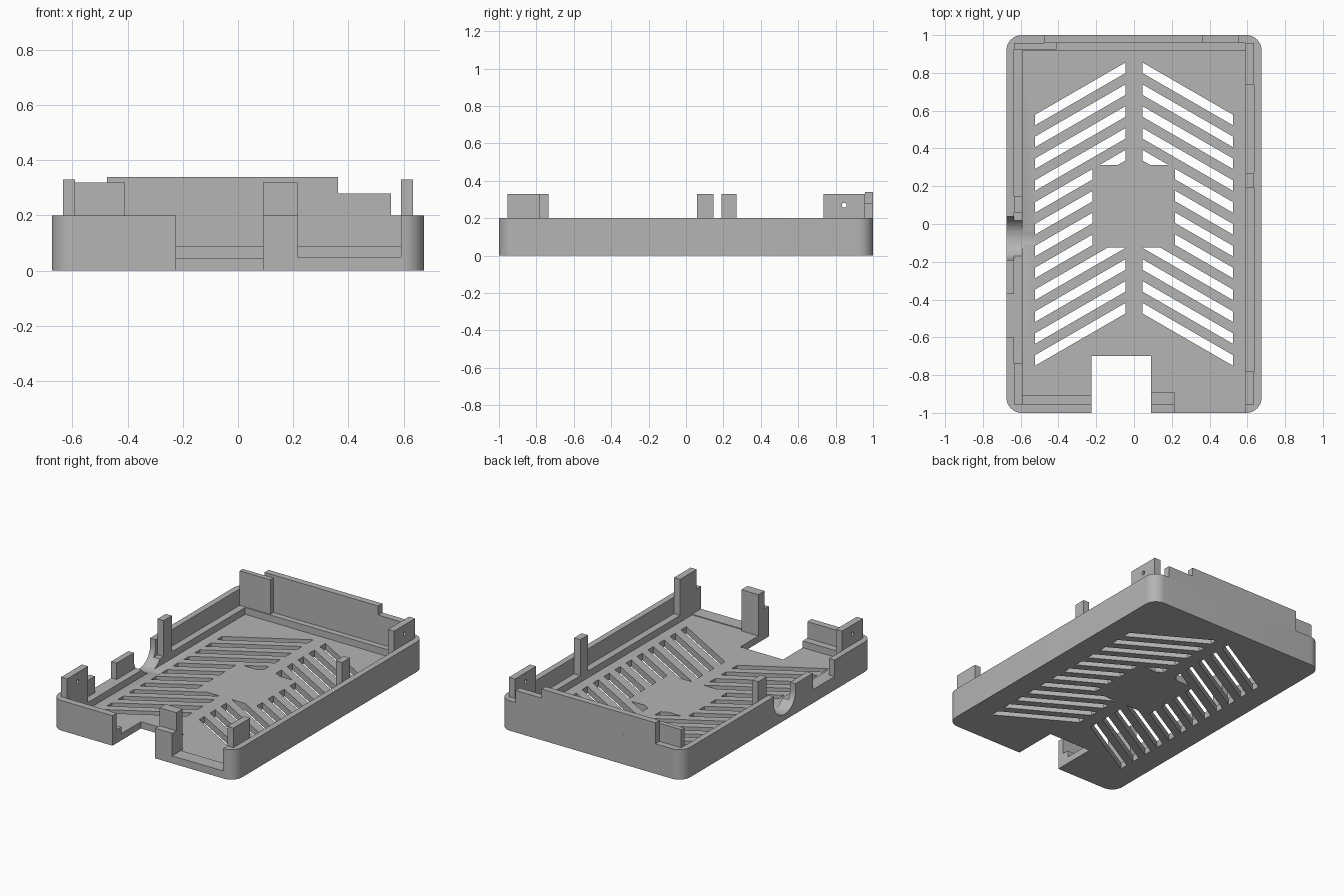
import bpy, bmesh, math
from mathutils import Matrix

if "Cube" in bpy.data.objects:
    bpy.data.objects.remove(bpy.data.objects["Cube"], do_unlink=True)

grey = bpy.data.materials.new("plain_grey")
grey.use_nodes = True
colour = (0.46, 0.46, 0.46, 1)
grey.diffuse_color = colour
grey.node_tree.nodes["Principled BSDF"].inputs["Base Color"].default_value = colour

W, L, H = 0.675, 1.0, 0.2      # half width, half length, wall height
FLOOR, LEDGE = 0.045, 0.09
IN, STEP = 0.635, 0.59         # inner wall face, inner ledge edge
TALL = 0.33


def finish(name, bm):
    bmesh.ops.recalc_face_normals(bm, faces=bm.faces)
    mesh = bpy.data.meshes.new(name)
    bm.to_mesh(mesh)
    bm.free()
    mesh.materials.append(grey)
    ob = bpy.data.objects.new(name, mesh)
    bpy.context.collection.objects.link(ob)
    return ob


def add_prism(bm, points, z0, z1):
    face = bm.faces.new([bm.verts.new((x, y, z0)) for x, y in points])
    new = bmesh.ops.extrude_face_region(bm, geom=[face])["geom"]
    verts = [v for v in new if isinstance(v, bmesh.types.BMVert)]
    bmesh.ops.translate(bm, verts=verts, vec=(0, 0, z1 - z0))


def box(name, x0, x1, y0, y1, z0, z1):
    bm = bmesh.new()
    add_prism(bm, [(x0, y0), (x1, y0), (x1, y1), (x0, y1)], z0, z1)
    return finish(name, bm)


def rod(name, x, y, z, radius, length, sides):
    bm = bmesh.new()
    bmesh.ops.create_cone(bm, cap_ends=True, segments=sides, radius1=radius,
                          radius2=radius, depth=length,
                          matrix=Matrix.Translation((x, y, z)) @ Matrix.Rotation(math.pi / 2, 4, "Y"))
    return finish(name, bm)


def cut(ob, cutter):
    mod = ob.modifiers.new("cut", "BOOLEAN")
    mod.operation, mod.solver, mod.object = "DIFFERENCE", "EXACT", cutter
    bpy.context.view_layer.objects.active = ob
    bpy.ops.object.modifier_apply(modifier=mod.name)
    bpy.data.objects.remove(cutter, do_unlink=True)


# Tray body with rounded vertical corners
R = 0.08
outline = []
for i, (sx, sy) in enumerate([(1, 1), (-1, 1), (-1, -1), (1, -1)]):
    for k in range(13):
        a = math.radians(90 * i + 7.5 * k)
        outline.append((sx * (W - R) + R * math.cos(a), sy * (L - R) + R * math.sin(a)))
bm = bmesh.new()
add_prism(bm, outline, 0, H)
tray = finish("tray", bm)

# Stepped pocket, leaving a ledge around the floor
cut(tray, box("upper_pocket", -IN, IN, -0.955, 0.957, LEDGE, 0.5))
cut(tray, box("lower_pocket", -STEP, STEP, -0.907, 0.918, FLOOR, 0.5))

# Front openings and the side port notch
cut(tray, box("front_gap", -0.225, 0.09, -1.1, -0.7, -0.1, 0.5))
cut(tray, box("front_low_opening", 0.215, STEP, -1.1, -0.9, 0.05, 0.5))
cut(tray, box("side_notch", -0.8, -0.61, -0.6, -0.37, LEDGE, 0.5))

# Round cable cradle in the right wall
cut(tray, rod("cradle_round", -W, -0.075, 0.155, 0.115, 0.3, 48))
cut(tray, box("cradle_top", -0.8, -0.55, -0.19, 0.04, 0.155, 0.5))

# Chevron vents, kept clear of a solid centre panel
bm = bmesh.new()
for side in (-1, 1):
    for i in range(12):
        y = 0.855 - 0.1157 * i
        xi, xo, drop, tall = 0.045 * side, 0.523 * side, 0.276, 0.056
        add_prism(bm, [(xi, y), (xi, y - tall), (xo, y - drop - tall), (xo, y - drop)], -0.1, 0.08)
vents = finish("vent_cutter", bm)
cut(vents, box("centre_panel", -0.22, 0.217, -0.125, 0.313, -0.3, 0.3))
cut(tray, vents)

# Upright side tabs; the end ones carry a small hole
for name, side, y0, y1, hole in [
        ("left_back_tab", 1, 0.735, 0.957, True), ("left_middle_tab", 1, 0.19, 0.27, False),
        ("left_front_tab", 1, -0.955, -0.78, False), ("right_middle_tab", -1, 0.06, 0.147, False),
        ("right_front_tab", -1, -0.955, -0.735, True)]:
    xs = sorted((side * STEP, side * IN))
    tab = box(name, xs[0], xs[1], y0, y1, LEDGE, TALL)
    if hole:
        cut(tab, rod("hole_cutter", side * 0.61, (y0 + y1) / 2, 0.27, 0.013, 0.2, 16))

# Front post, back corner tab and raised back wall
box("front_post", 0.09, 0.215, -0.955, -0.89, FLOOR, 0.32)
box("back_corner_tab", -IN, -0.41, 0.925, 0.957, LEDGE, 0.32)
box("back_wall_high", -0.475, 0.363, 0.957, L, H, 0.34)
box("back_wall_low", 0.363, 0.555, 0.957, L, H, 0.28)

# Smooth the rounded corners and cradle only
bpy.ops.object.select_all(action="DESELECT")
tray.select_set(True)
bpy.context.view_layer.objects.active = tray
bpy.ops.object.shade_smooth_by_angle(angle=math.radians(25))
